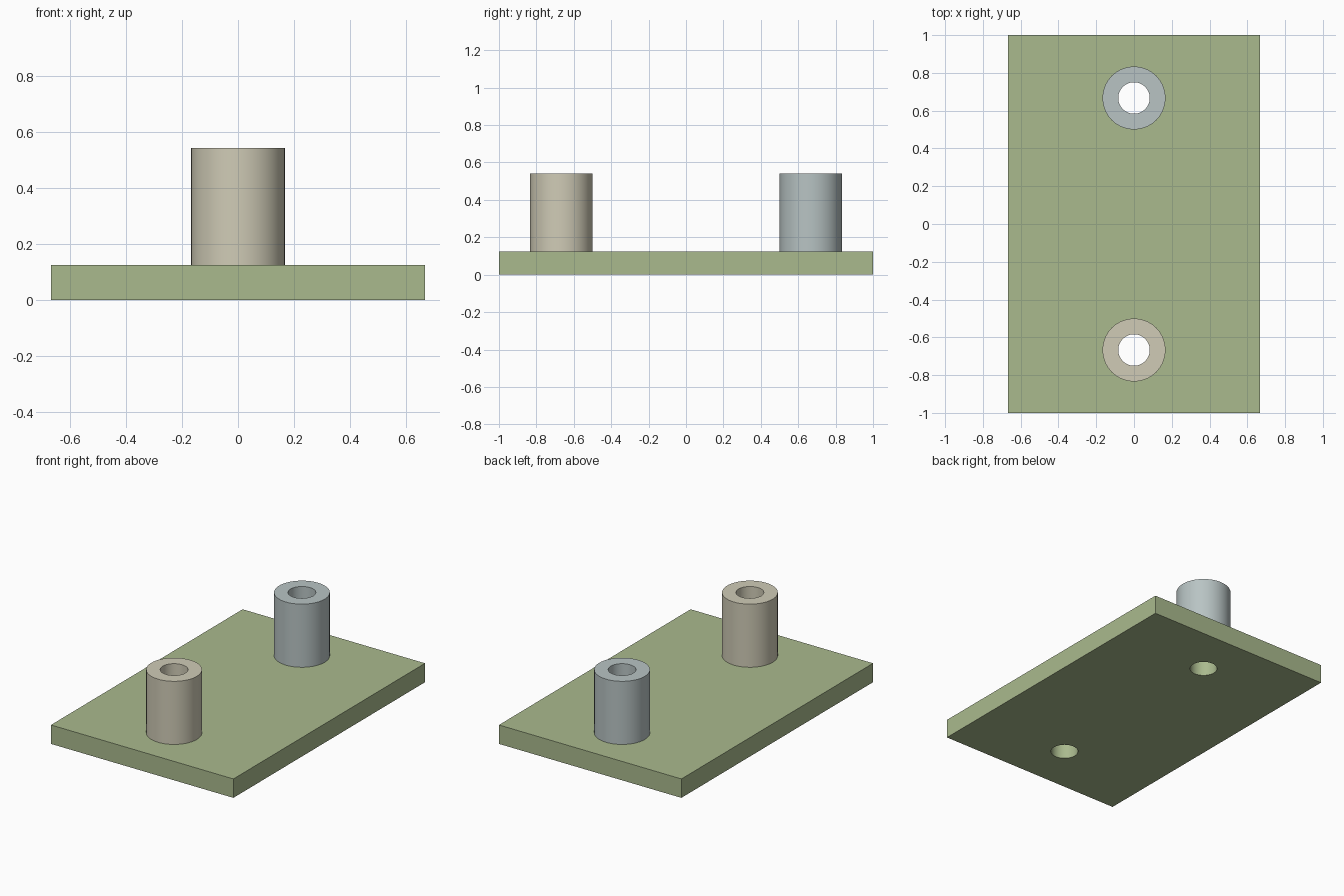
import bpy, bmesh
from math import radians, tau
from mathutils import Vector

if "Cube" in bpy.data.objects:
    bpy.data.objects.remove(bpy.data.objects["Cube"])

PLATE_X, PLATE_Y, PLATE_Z = 1.333, 2.0, 0.125
POST_Y, POST_TOP = 0.667, 0.542
R_OUT, R_BORE, SIDES = 0.1667, 0.0833, 64


def paint(obj, color):
    mat = bpy.data.materials.new(obj.name + "_color")
    mat.diffuse_color = (*color, 1)
    mat.use_nodes = True
    mat.node_tree.nodes["Principled BSDF"].inputs["Base Color"].default_value = mat.diffuse_color
    obj.data.materials.append(mat)


def smooth(obj):
    bpy.ops.object.select_all(action='DESELECT')
    obj.select_set(True)
    bpy.context.view_layer.objects.active = obj
    bpy.ops.object.shade_smooth_by_angle(angle=radians(30))


def add_tube(name, y, color):
    """Spin a rectangular wall profile into a hollow post."""
    bm = bmesh.new()
    profile = [(R_BORE, PLATE_Z), (R_OUT, PLATE_Z), (R_OUT, POST_TOP), (R_BORE, POST_TOP)]
    verts = [bm.verts.new((r, 0, z)) for r, z in profile]
    edges = [bm.edges.new((verts[i], verts[(i + 1) % 4])) for i in range(4)]
    bmesh.ops.spin(bm, geom=verts + edges, cent=(0, 0, 0), axis=(0, 0, 1),
                   angle=tau, steps=SIDES, use_merge=False)
    bmesh.ops.remove_doubles(bm, verts=bm.verts[:], dist=1e-4)
    bmesh.ops.recalc_face_normals(bm, faces=bm.faces[:])
    mesh = bpy.data.meshes.new(name)
    bm.to_mesh(mesh)
    bm.free()
    obj = bpy.data.objects.new(name, mesh)
    bpy.context.collection.objects.link(obj)
    obj.location = Vector((0, y, 0))
    paint(obj, color)
    smooth(obj)


# Base plate
bpy.ops.mesh.primitive_cube_add(size=1, location=(0, 0, PLATE_Z / 2))
plate = bpy.context.object
plate.name = "base_plate"
plate.scale = (PLATE_X, PLATE_Y, PLATE_Z)
bpy.ops.object.transform_apply(location=False, rotation=False, scale=True)
paint(plate, (0.40, 0.49, 0.27))

# Through holes in the plate, in line with the post bores
for side in (-1, 1):
    bpy.ops.mesh.primitive_cylinder_add(vertices=SIDES, radius=R_BORE, depth=PLATE_Z * 3,
                                        location=(0, side * POST_Y, PLATE_Z / 2))
    cutter = bpy.context.object
    cutter.name = "hole_cutter"
    cutter.hide_render = True
    cut = plate.modifiers.new("hole", 'BOOLEAN')
    cut.operation = 'DIFFERENCE'
    cut.solver = 'EXACT'
    cut.object = cutter
    bpy.context.view_layer.objects.active = plate
    bpy.ops.object.modifier_apply(modifier=cut.name)
    bpy.data.objects.remove(cutter, do_unlink=True)
smooth(plate)

# Hollow posts
add_tube("front_post", -POST_Y, (0.63, 0.60, 0.47))
add_tube("back_post", POST_Y, (0.48, 0.55, 0.55))
